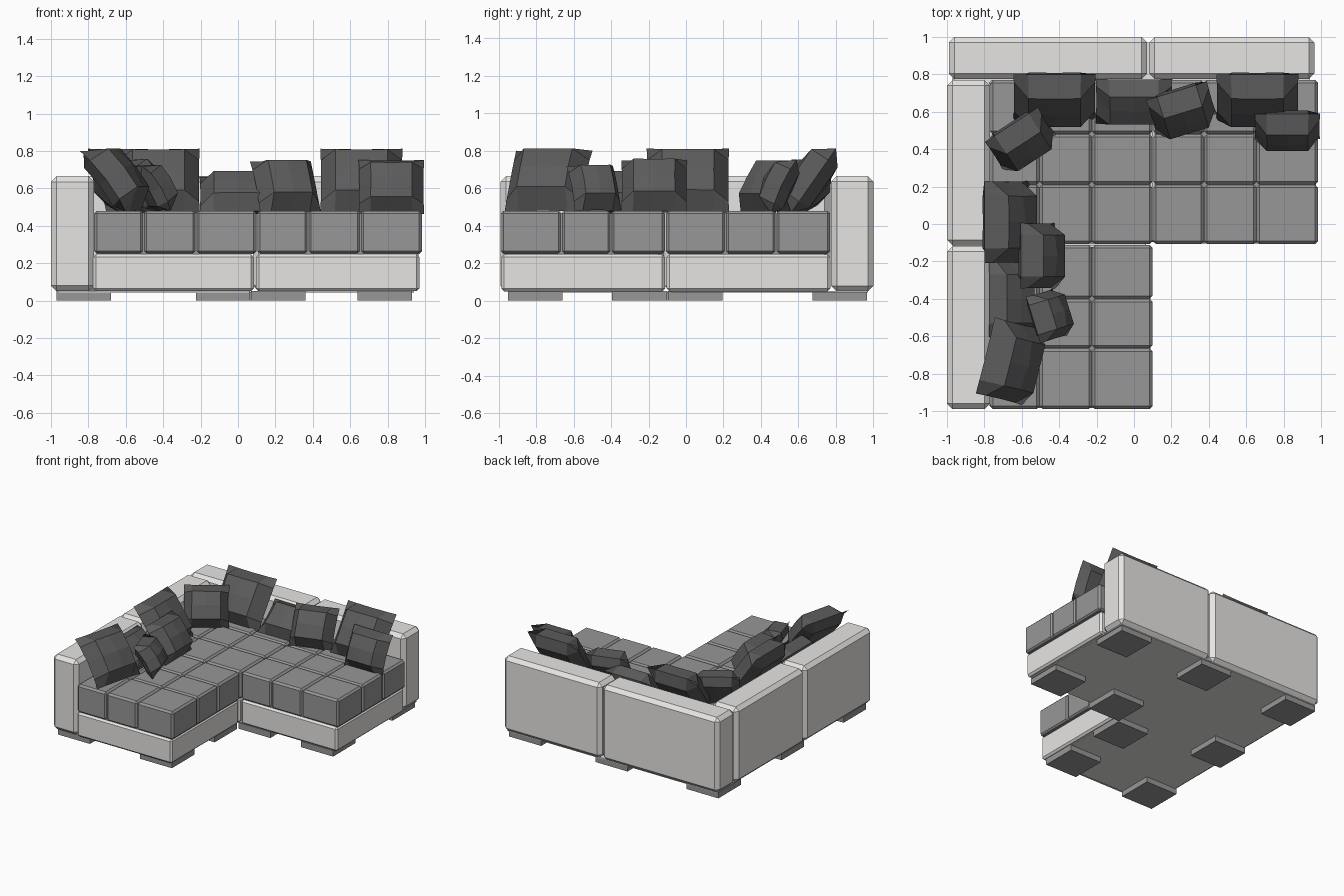
import bpy, bmesh, math
from mathutils import Matrix

if "Cube" in bpy.data.objects:
    bpy.data.objects.remove(bpy.data.objects["Cube"])


def material(name, c):
    m = bpy.data.materials.new(name)
    m.diffuse_color = (*c, 1)
    m.use_nodes = True
    m.node_tree.nodes["Principled BSDF"].inputs["Base Color"].default_value = m.diffuse_color
    return m


LIGHT = material("light_fabric", (0.81, 0.795, 0.775))
GREY = material("grey_fabric", (0.31, 0.31, 0.31))
DARK = material("charcoal_fabric", (0.105, 0.105, 0.105))


def finish(bm, name, mat):
    bmesh.ops.recalc_face_normals(bm, faces=bm.faces)
    me = bpy.data.meshes.new(name)
    bm.to_mesh(me)
    bm.free()
    me.materials.append(mat)
    ob = bpy.data.objects.new(name, me)
    bpy.context.collection.objects.link(ob)
    return ob


def add_box(bm, x0, x1, y0, y1, z0, z1, bevel=0.0, seg=1):
    mat = Matrix.Translation(((x0 + x1) / 2, (y0 + y1) / 2, (z0 + z1) / 2)) \
        @ Matrix.Diagonal((x1 - x0, y1 - y0, z1 - z0, 1))
    vs = bmesh.ops.create_cube(bm, size=1, matrix=mat)["verts"]
    if bevel:
        edges = list({e for v in vs for e in v.link_edges})
        bmesh.ops.bevel(bm, geom=edges, offset=bevel, segments=seg,
                        profile=0.5, affect='EDGES')


def box(name, mat, dims, bevel=0.0, seg=1):
    bm = bmesh.new()
    add_box(bm, *dims, bevel, seg)
    return finish(bm, name, mat)


# Back and side walls
box("back_wall_left", LIGHT, (-0.99, 0.07, 0.775, 1.0, 0.05, 0.665), 0.03)
box("back_wall_right", LIGHT, (0.08, 0.965, 0.775, 1.0, 0.05, 0.665), 0.03)
box("side_wall_rear", LIGHT, (-1.0, -0.77, -0.115, 0.77, 0.05, 0.665), 0.03)
box("side_wall_front", LIGHT, (-1.0, -0.77, -0.99, -0.118, 0.05, 0.665), 0.03)

# Light bases and tufted seats: three modules of 3 x 3 cells
XL, XR = (-0.77, -0.505, -0.225, 0.1), (0.102, 0.375, 0.655, 0.985)
YF, YB = (-0.99, -0.665, -0.40, -0.112), (-0.108, 0.21, 0.48, 0.77)
for name, xs, ys in (("chaise", XL, YF), ("corner", XL, YB), ("right", XR, YB)):
    box(name + "_base", LIGHT,
        (xs[0] - 0.005, xs[3] - 0.015, ys[0] + 0.005, ys[3], 0.05, 0.248), 0.015)
    bm = bmesh.new()
    # solid core behind the grooves
    add_box(bm, xs[0] + 0.012, xs[3] - 0.012, ys[0] + 0.012, ys[3] - 0.012, 0.252, 0.465)
    for i in range(3):
        for j in range(3):
            add_box(bm, xs[i] + 0.001, xs[i + 1] - 0.001,
                    ys[j] + 0.001, ys[j + 1] - 0.001, 0.25, 0.48, 0.015)
    finish(bm, name + "_seat", GREY)

# Underside panels forming an L
box("underside_rear", LIGHT, (-0.96, 0.94, -0.08, 0.97, 0.044, 0.052))
box("underside_chaise", LIGHT, (-0.96, 0.06, -0.95, -0.08, 0.044, 0.052))

# Nine block feet
feet = [(-0.825, 0.82), (0.0, 0.82), (0.785, 0.82), (-0.825, 0.0), (0.785, 0.05),
        (0.215, 0.05), (-0.08, -0.25), (-0.825, -0.805), (-0.08, -0.805)]
for i, (x, y) in enumerate(feet):
    box(f"foot_{i + 1}", GREY, (x - 0.145, x + 0.145, y - 0.145, y + 0.145, 0, 0.05))


def pillow(name, x, y, z, w, h, t, tilt, yaw, bend=0.0):
    """Faceted pillow, facing -y before yaw, top leaning back by tilt; fuller in front."""
    us = (-1, -0.64, 0, 0.64, 1)
    bulge = {1: 0.0, 0.64: 0.85, 0: 1.0}
    bm = bmesh.new()
    grids = []
    for depth in (-0.62 * t, 0.38 * t):
        grid = []
        for v in us:
            row = []
            for u in us:
                d = depth * min(bulge[abs(u)], bulge[abs(v)])
                row.append(bm.verts.new((
                    u * w / 2 * (1 - 0.02 * (1 - v * v)),
                    d - bend * (v * v - 0.5),
                    v * h / 2 * (1 - 0.02 * (1 - u * u)))))
            grid.append(row)
        grids.append(grid)
    for g in grids:
        for j in range(4):
            for i in range(4):
                bm.faces.new((g[j][i], g[j][i + 1], g[j + 1][i + 1], g[j + 1][i]))
    bmesh.ops.remove_doubles(bm, verts=bm.verts, dist=1e-5)
    ob = finish(bm, name, DARK)
    ob.matrix_world = Matrix.Translation((x, y, z)) \
        @ Matrix.Rotation(math.radians(yaw), 4, 'Z') \
        @ Matrix.Rotation(math.radians(-tilt), 4, 'X')


# Scatter pillows: x, y, z, width, height, thickness, tilt, yaw, bend
pillows = [
    (-0.425, 0.68, 0.64, 0.44, 0.42, 0.20, 35, 0, 0),
    (0.0, 0.66, 0.565, 0.41, 0.30, 0.17, 52, 0, 0.01),
    (0.255, 0.62, 0.61, 0.34, 0.33, 0.19, 34, 17, -0.01),
    (0.66, 0.68, 0.64, 0.44, 0.42, 0.20, 35, 0, 0),
    (0.82, 0.515, 0.61, 0.35, 0.32, 0.17, 25, 0, -0.015),
    (-0.605, 0.455, 0.61, 0.34, 0.33, 0.18, 32, 33, -0.01),
    (-0.68, 0.01, 0.64, 0.44, 0.42, 0.20, 35, 90, 0),
    (-0.51, -0.17, 0.615, 0.35, 0.33, 0.19, 34, 90, -0.01),
    (-0.66, -0.40, 0.565, 0.41, 0.30, 0.17, 52, 90, 0.01),
    (-0.46, -0.49, 0.605, 0.26, 0.28, 0.16, 32, 107, -0.02),
    (-0.665, -0.735, 0.645, 0.42, 0.41, 0.20, 38, 76, -0.02),
]
for i, p in enumerate(pillows):
    pillow(f"pillow_{i + 1}", *p)
